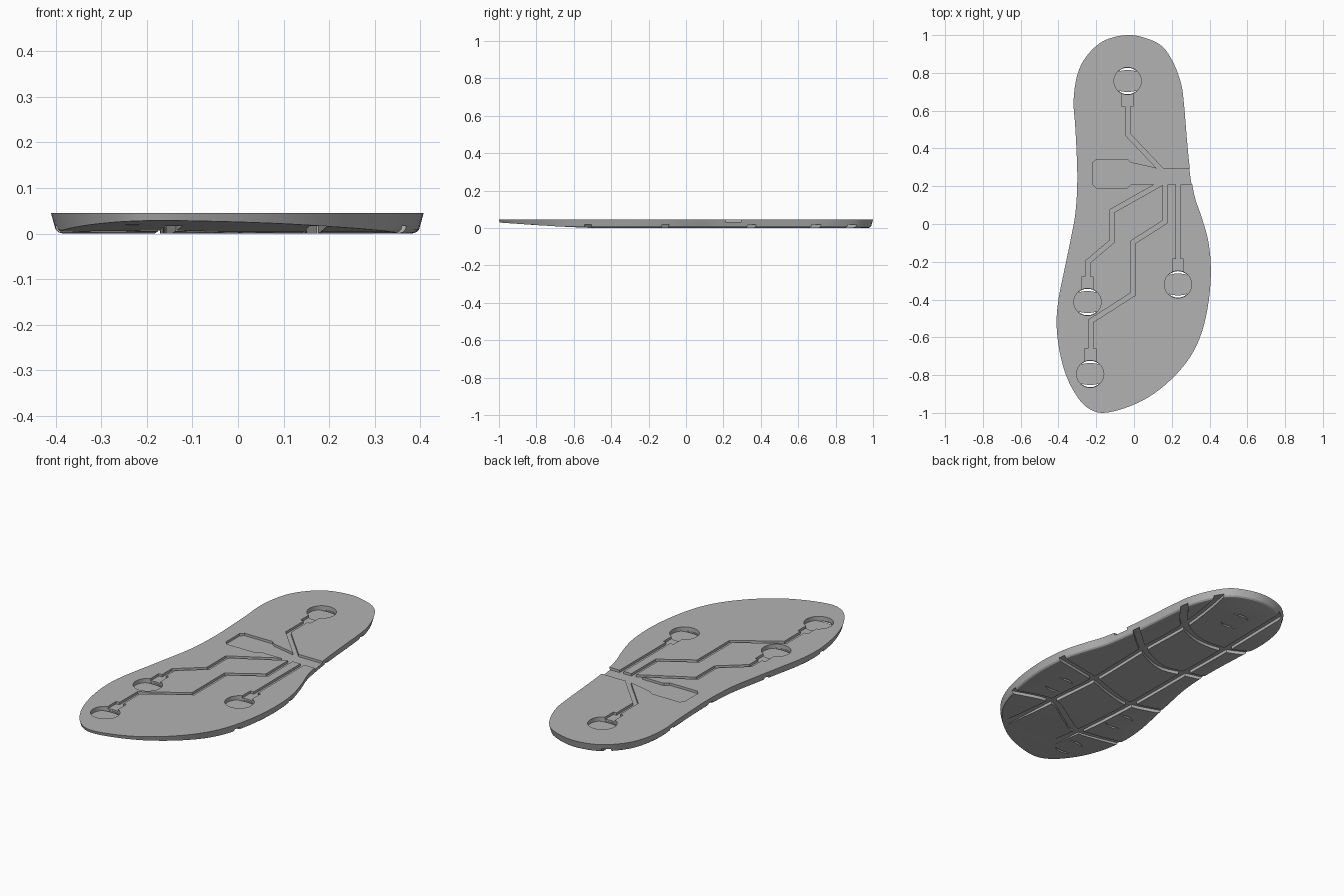
import bpy, bmesh, math
from mathutils import Vector

cube = bpy.data.objects.get("Cube")
if cube:
    bpy.data.objects.remove(cube, do_unlink=True)

TOP = 0.045          # upper face of the insole
CHANNEL = 0.032      # floor of wire channels
SENSOR = 0.023       # floor of sensor wells
GROOVE = 0.017       # roof of sole grooves
ABOVE, BELOW = 0.08, -0.05

grey = bpy.data.materials.new("matte grey")
grey.use_nodes = True
COLOUR = (0.45, 0.45, 0.45, 1)
grey.diffuse_color = COLOUR
grey.node_tree.nodes["Principled BSDF"].inputs["Base Color"].default_value = COLOUR


def smooth_path(pts, steps, closed=False):
    """Spline through the given points."""
    p = [Vector(q) for q in pts]
    n = len(p)
    out = []
    for i in range(n if closed else n - 1):
        get = (lambda k: p[k % n]) if closed else (lambda k: p[max(0, min(n - 1, k))])
        a, b, c, d = (get(i + k) for k in (-1, 0, 1, 2))
        for s in range(steps):
            t = s / steps
            out.append(0.5 * (2 * b + (c - a) * t + (2 * a - 5 * b + 4 * c - d) * t * t
                              + (3 * b - a - 3 * c + d) * t ** 3))
    return out if closed else out + [p[-1]]


def offset(path, dist, closed=False):
    """Shift a path sideways to its left with mitred corners."""
    p = [Vector(q) for q in path]
    n = len(p)
    out = []
    for i in range(n):
        before = p[i] - p[i - 1] if closed or i > 0 else p[1] - p[0]
        after = p[(i + 1) % n] - p[i] if closed or i < n - 1 else before
        na, nb = (Vector((-v.y, v.x)).normalized() for v in (before, after))
        mid = (na + nb).normalized()
        out.append(p[i] + mid * dist / max(0.3, mid.dot(na)))
    return out


def loft(name, rings):
    """Closed solid through rings of 3D points."""
    bm = bmesh.new()
    loops = [[bm.verts.new(co) for co in ring] for ring in rings]
    for lo, hi in zip(loops, loops[1:]):
        for i in range(len(lo)):
            j = (i + 1) % len(lo)
            bm.faces.new((lo[i], lo[j], hi[j], hi[i]))
    bm.faces.new(loops[0][::-1])
    bm.faces.new(loops[-1])
    bmesh.ops.recalc_face_normals(bm, faces=bm.faces)
    mesh = bpy.data.meshes.new(name)
    bm.to_mesh(mesh)
    bm.free()
    mesh.materials.append(grey)
    ob = bpy.data.objects.new(name, mesh)
    bpy.context.collection.objects.link(ob)
    return ob


cutters = []


def cut_prism(name, pts, lo, hi):
    cutters.append(loft(name, [[(p[0], p[1], z) for p in pts] for z in (lo, hi)]))


def cut_ribbon(name, path, width, lo, hi):
    cut_prism(name, offset(path, width / 2) + offset(path, -width / 2)[::-1], lo, hi)


# Foot-shaped body with drafted sides and a rounded lower rim
outline = smooth_path([
    (-.04, 1), (-.16, .97), (-.25, .89), (-.3, .79), (-.32, .65), (-.31, .5),
    (-.3, .25), (-.31, .06), (-.335, -.08), (-.37, -.25), (-.4, -.4),
    (-.41, -.53), (-.395, -.67), (-.36, -.8), (-.31, -.9), (-.25, -.97),
    (-.17, -1), (-.05, -.975), (.08, -.915), (.2, -.82), (.3, -.7),
    (.36, -.57), (.395, -.41), (.407, -.25), (.395, -.1), (.36, .03),
    (.32, .15), (.295, .3), (.28, .45), (.265, .63), (.25, .74),
    (.21, .85), (.15, .94), (.06, .985)], 4, closed=True)
body = loft("insole", [[(p.x, p.y, z) for p in offset(outline, inset, True)]
                       for inset, z in ((.026, 0), (.016, .003), (.01, .009), (0, TOP))])

# Toe spring: the sole curves upward at the toe
spring = [(-1.1, .036), (-1, .029), (-.9, .022), (-.8, .015), (-.7, .009),
          (-.6, .004), (-.48, -.001), (-.48, BELOW), (-1.1, BELOW)]
cutters.append(loft("toe_spring", [[(x, y, z) for y, z in spring] for x in (-.6, .6)]))

# Flex grooves under the sole: four across, two along
grooves = [
    [(.5, -.54), (.385, -.53), (.155, -.47), (-.03, -.57), (-.155, -.63), (-.4, -.585), (-.5, -.56)],
    [(.5, -.1), (.39, -.11), (.13, -.16), (-.02, -.21), (-.18, -.24), (-.365, -.185), (-.5, -.14)],
    [(.4, .42), (.29, .36), (.135, .235), (-.045, .155), (-.185, .18), (-.335, .22), (-.45, .26)],
    [(.36, .81), (.26, .71), (.13, .56), (-.03, .49), (-.19, .5), (-.32, .56), (-.42, .61)],
    [(.24, 1.02), (.18, .9), (.13, .56), (.135, .235), (.13, -.16), (.155, -.47), (.18, -.9)],
    [(-.19, 1.05), (-.185, .9), (-.19, .5), (-.185, .18), (-.18, -.24), (-.155, -.63), (-.13, -.95)]]
for path in grooves:
    cut_ribbon("flex_groove", smooth_path(path, 5), .038, BELOW, GROOVE)

# Module pocket with clipped corners, and the hub leading to the side exit
cut_prism("module_pocket", [(-.2, .19), (-.035, .19), (-.015, .21), (-.015, .325), (-.035, .342),
                            (-.2, .342), (-.218, .325), (-.218, .21)], CHANNEL, ABOVE)
cut_prism("wire_hub", [(-.03, .21), (.45, .21), (.45, .294), (.12, .294), (-.03, .328)],
          CHANNEL, ABOVE)

# Wire channels, each ending in a neck and a round sensor well
runs = [
    ([(.16, .27), (-.034, .475), (-.034, .64)], (-.034, .757), -1),
    ([(.17, .23), (-.114, .07), (-.114, -.09), (-.244, -.2), (-.244, -.31)], (-.246, -.413), 1),
    ([(.165, .24), (.165, .012), (-.006, -.097), (-.006, -.372), (-.23, -.515), (-.23, -.69)],
     (-.232, -.794), 1),
    ([(.235, .24), (.235, -.21)], (.233, -.32), 1)]
for path, (cx, cy), side in runs:
    cut_ribbon("wire_channel", path, .024, CHANNEL, ABOVE)
    cut_ribbon("sensor_neck", [(cx, cy + side * .04), (cx, cy + side * .135)], .06, CHANNEL, ABOVE)
    ring = [(cx + .072 * math.cos(a * math.tau / 48), cy + .072 * math.sin(a * math.tau / 48))
            for a in range(48)]
    cut_prism("sensor_well", ring, SENSOR, ABOVE)
    # Crescent slits through the sole at both ends of the well
    for flip in (1, -1):
        arc = [math.radians(45 + 9 * k) for k in range(11)]
        outer = [(.07 * math.cos(a), .07 * math.sin(a)) for a in arc]
        inner = [(x, .05 + (y - .05) * .4) for x, y in outer[1:-1]]
        cut_prism("sensor_slit", [(cx + x, cy + flip * y) for x, y in outer + inner[::-1]],
                  BELOW, SENSOR + .01)

# Carve everything out of the body
for cutter in cutters:
    cutter.hide_render = True
    mod = body.modifiers.new(cutter.name, "BOOLEAN")
    mod.operation = "DIFFERENCE"
    mod.solver = "EXACT"
    mod.object = cutter
bpy.context.view_layer.update()
carved = bpy.data.meshes.new_from_object(body.evaluated_get(bpy.context.evaluated_depsgraph_get()))
body.modifiers.clear()
body.data = carved
carved.materials.clear()
carved.materials.append(grey)
for poly in carved.polygons:
    poly.material_index = 0
for cutter in cutters:
    bpy.data.objects.remove(cutter, do_unlink=True)

bpy.ops.object.select_all(action="DESELECT")
body.select_set(True)
bpy.context.view_layer.objects.active = body
bpy.ops.object.shade_smooth_by_angle(angle=math.radians(25))
